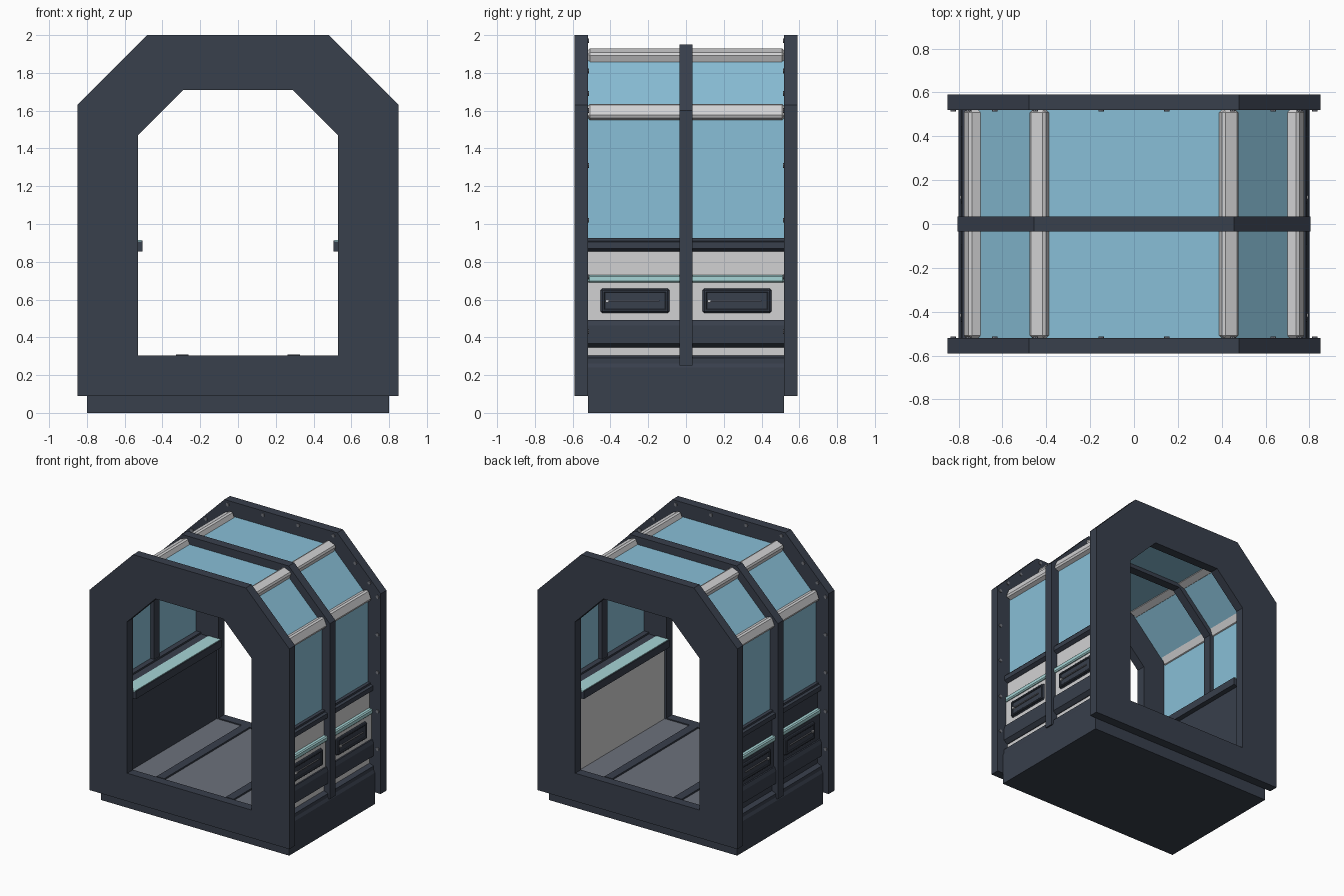
import bpy, bmesh, math
from mathutils import Matrix, Vector

if "Cube" in bpy.data.objects:
    bpy.data.objects.remove(bpy.data.objects["Cube"], do_unlink=True)


def material(name, r, g, b):
    m = bpy.data.materials.new(name)
    m.use_nodes = True
    m.diffuse_color = (r, g, b, 1)
    m.node_tree.nodes["Principled BSDF"].inputs["Base Color"].default_value = (r, g, b, 1)
    return m


DARK = material("dark slate", .04, .05, .072)
LIGHT = material("light grey", .64, .64, .65)
GLASS = material("blue glass", .25, .52, .68)
TEAL = material("pale teal", .38, .66, .67)
FLOOR = material("floor grey", .15, .165, .20)
STEEL = material("steel grey", .17, .18, .21)


def finish(name, bm, mat, bevel=0):
    bmesh.ops.recalc_face_normals(bm, faces=bm.faces)
    mesh = bpy.data.meshes.new(name)
    bm.to_mesh(mesh)
    bm.free()
    mesh.materials.append(mat)
    ob = bpy.data.objects.new(name, mesh)
    bpy.context.collection.objects.link(ob)
    if bevel:
        mod = ob.modifiers.new("bevel", "BEVEL")
        mod.width, mod.segments = bevel, 1
    return ob


def box(name, xs, ys, zs, mat, bevel=0, tilt=0):
    """Box from ranges along each axis, tilted about y."""
    bm = bmesh.new()
    ranges = (xs, ys, zs)
    size = [abs(b - a) for a, b in ranges]
    centre = Vector([(a + b) / 2 for a, b in ranges])
    bmesh.ops.create_cube(bm, size=1, matrix=Matrix.Translation(centre)
                          @ Matrix.Rotation(tilt, 4, "Y") @ Matrix.Diagonal((*size, 1)))
    return finish(name, bm, mat, bevel)


def prism(name, outline, y0, y1, mat):
    """Outline in x and z, extruded along y."""
    bm = bmesh.new()
    face = bm.faces.new([bm.verts.new((x, y0, z)) for x, z in outline])
    out = bmesh.ops.extrude_face_region(bm, geom=[face])
    verts = [v for v in out["geom"] if isinstance(v, bmesh.types.BMVert)]
    bmesh.ops.translate(bm, verts=verts, vec=(0, y1 - y0, 0))
    return finish(name, bm, mat)


def band(name, outer, inner, y0, y1, mat, closed):
    """Strip between two matching paths, extruded along y."""
    bm = bmesh.new()
    rows = [[bm.verts.new((x, y, z)) for x, z in path]
            for path, y in ((outer, y0), (inner, y0), (inner, y1), (outer, y1))]
    n = len(outer)
    for i in range(n if closed else n - 1):
        j = (i + 1) % n
        for k in range(4):
            a, b = rows[k], rows[(k + 1) % 4]
            bm.faces.new((a[i], a[j], b[j], b[i]))
    if not closed:
        for i in (0, n - 1):
            bm.faces.new([r[i] for r in rows])
    return finish(name, bm, mat)


def arch(half_width, bottom, shoulder, top_half, top):
    """Chamfered arch path from the lower right to the lower left."""
    right = [(half_width, bottom), (half_width, shoulder), (top_half, top)]
    return right + [(-x, z) for x, z in reversed(right)]


# End frames, middle rib and glazing
frame_out = arch(.85, .09, 1.63, .48, 2.0)
frame_in = arch(.53, .305, 1.47, .29, 1.71)
for name, y in (("front_frame", -.555), ("back_frame", .555)):
    band(name, frame_out, frame_in, y - .035, y + .035, DARK, True)
band("middle_rib", arch(.805, .25, 1.60, .455, 1.95),
     arch(.69, .25, 1.55, .40, 1.84), -.034, .034, DARK, False)
band("glazing", arch(.74, .88, 1.58, .43, 1.89),
     arch(.72, .88, 1.572, .422, 1.87), -.525, .525, GLASS, False)

# Base and floor
box("base", (-.80, .80), (-.52, .52), (0, .24), DARK)
box("underfloor", (-.75, .75), (-.525, .525), (.23, .29), DARK)
box("floor_plate", (-.56, .56), (-.522, .522), (.288, .297), FLOOR)
for x in (-.295, .295):
    box("floor_strip", (x - .033, x + .033), (-.522, .522), (.29, .309), DARK)

for side, s in (("left", 1), ("right", -1)):
    panel = LIGHT if s > 0 else DARK

    def cladding(name, outline, mat, half=.52):
        prism(f"{side}_{name}", [(s * x, z) for x, z in outline], -half, half, mat)

    # Inner wall and outer cladding, bottom to top
    box(f"{side}_wall", (s * .545, s * .755), (-.522, .522), (.285, .865), panel)
    cladding("base_lip", [(.74, .24), (.80, .24), (.79, .262), (.79, .29), (.75, .305)], DARK)
    cladding("lower_moulding", [(.74, .345), (.76, .345), (.79, .368),
                                (.79, .462), (.78, .492), (.74, .495)], DARK)
    box(f"{side}_middle_panel", (s * .74, s * .77), (-.52, .52), (.49, .69), panel)
    box(f"{side}_light_strip", (s * .74, s * .785), (-.52, .52), (.69, .73), TEAL, .008)
    cladding("window_sill", [(.505, .855), (.76, .855), (.785, .87), (.785, .905),
                             (.76, .912), (.505, .912)], DARK)
    box(f"{side}_ledge_pad", (s * .512, s * .615), (-.522, .522), (.908, .916), TEAL)
    box(f"{side}_window_footing", (s * .68, s * .765), (-.52, .52), (.90, .925), DARK)

    # Rails along the glazing corners
    for name, x, z, tilt in (("eaves_rail", .733, 1.59, -22.5), ("roof_rail", .43, 1.887, 22.5)):
        w, h = (.035, .04) if name == "eaves_rail" else (.04, .035)
        box(f"{side}_{name}", (s * x - w, s * x + w), (-.52, .52), (z - h, z + h),
            LIGHT, .012, s * math.radians(tilt))

    # Recessed handles, one per bay
    for y in (-.27, .27):
        box(f"{side}_handle_plate", (s * .76, s * .782), (y - .183, y + .183),
            (.528, .658), DARK, .01)
        for dz in (-.052, .052):
            box(f"{side}_handle_rim", (s * .775, s * .79), (y - .17, y + .17),
                (.593 + dz - .008, .593 + dz + .008), DARK, .004)
        for dy in (-.168, .168):
            box(f"{side}_handle_rim_end", (s * .775, s * .79), (y + dy - .008, y + dy + .008),
                (.535, .651), DARK, .004)
        box(f"{side}_handle_bar", (s * .78, s * .79), (y - .14, y + .13), (.589, .597), STEEL)
        box(f"{side}_handle_screw", (s * .78, s * .793), (y - .155, y - .139), (.585, .601), LIGHT)

# Rivets on the inward faces of the end frames
spots = [(.825, z) for z in (.43, .72, 1.02, 1.31, 1.6)]
spots += [(.755, 1.69), (.635, 1.81), (.45, 1.97), (.15, 1.97)]
bm = bmesh.new()
for x, z in spots:
    for sx in (-1, 1):
        for sy in (-1, 1):
            bmesh.ops.create_cone(bm, cap_ends=True, segments=8, radius1=.013, radius2=.013,
                                  depth=.014, matrix=Matrix.Translation((sx * x, sy * .52, z))
                                  @ Matrix.Rotation(math.pi / 2, 4, "X"))
finish("frame_rivets", bm, STEEL)
